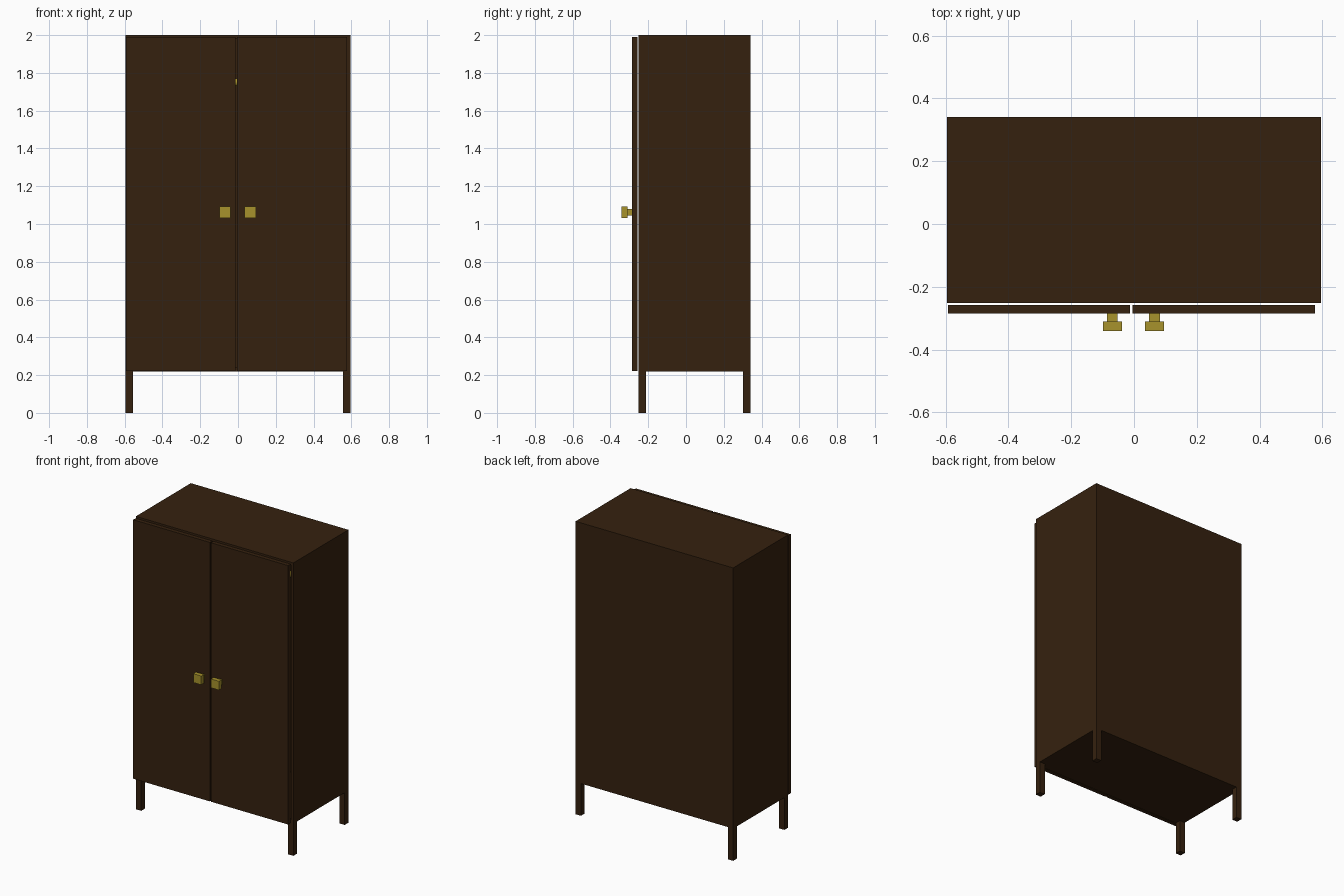
import bpy

cube = bpy.data.objects.get("Cube")
if cube:
    bpy.data.objects.remove(cube, do_unlink=True)


def material(name, colour):
    mat = bpy.data.materials.new(name)
    mat.use_nodes = True
    mat.diffuse_color = colour
    bsdf = mat.node_tree.nodes["Principled BSDF"]
    bsdf.inputs["Base Color"].default_value = colour
    bsdf.inputs["Roughness"].default_value = 0.6
    return mat


wood = material("dark_wood", (0.036, 0.0152, 0.0046, 1))
brass = material("brass", (0.39, 0.29, 0.025, 1))


def box(name, x, y, z, mat):
    """Box spanning the given (min, max) range on each axis."""
    spans = (x, y, z)
    bpy.ops.mesh.primitive_cube_add(size=1, location=[(a + b) / 2 for a, b in spans])
    obj = bpy.context.object
    obj.name = name
    obj.scale = [b - a for a, b in spans]
    bpy.ops.object.transform_apply(location=False, rotation=False, scale=True)
    obj.data.materials.append(mat)
    return obj


W, FRONT, BACK = 0.595, -0.252, 0.341
BASE, TOP, T, LEG = 0.22, 2.0, 0.02, 0.04

# Open-fronted carcass
box("top_panel", (-W, W), (FRONT, BACK), (TOP - T, TOP), wood)
box("bottom_panel", (-W, W), (FRONT, BACK), (BASE, BASE + T), wood)
box("back_panel", (-W + T, W - T), (BACK - T, BACK), (BASE + T, TOP - T), wood)

# Sides and corner legs
for side, s in (("left", 1), ("right", -1)):
    box(f"{side}_panel", sorted((s * W, s * (W - T))), (FRONT, BACK), (BASE + T, TOP - T), wood)
    for end, y in (("front", FRONT), ("back", BACK - LEG)):
        box(f"{end}_{side}_leg", sorted((s * W, s * (W - LEG))), (y, y + LEG), (0, BASE), wood)

# Hanging rail inside
bpy.ops.mesh.primitive_cylinder_add(vertices=16, radius=0.02, depth=2 * (W - T),
                                    location=(0, 0.045, 1.75), rotation=(0, 1.5708, 0))
rail = bpy.context.object
rail.name = "hanging_rail"
rail.data.materials.append(brass)
bpy.ops.object.shade_smooth_by_angle()

# Doors, each with a square knob on a stem
for side, x, knob in (("right", (-0.592, -0.013), -0.069), ("left", (-0.005, 0.577), 0.065)):
    box(f"{side}_door", x, (-0.285, -0.258), (0.222, 1.99), wood)
    box(f"{side}_knob_stem", (knob - 0.017, knob + 0.017), (-0.312, -0.285), (1.045, 1.079), brass)
    box(f"{side}_knob", (knob - 0.03, knob + 0.03), (-0.341, -0.311), (1.032, 1.092), brass)
